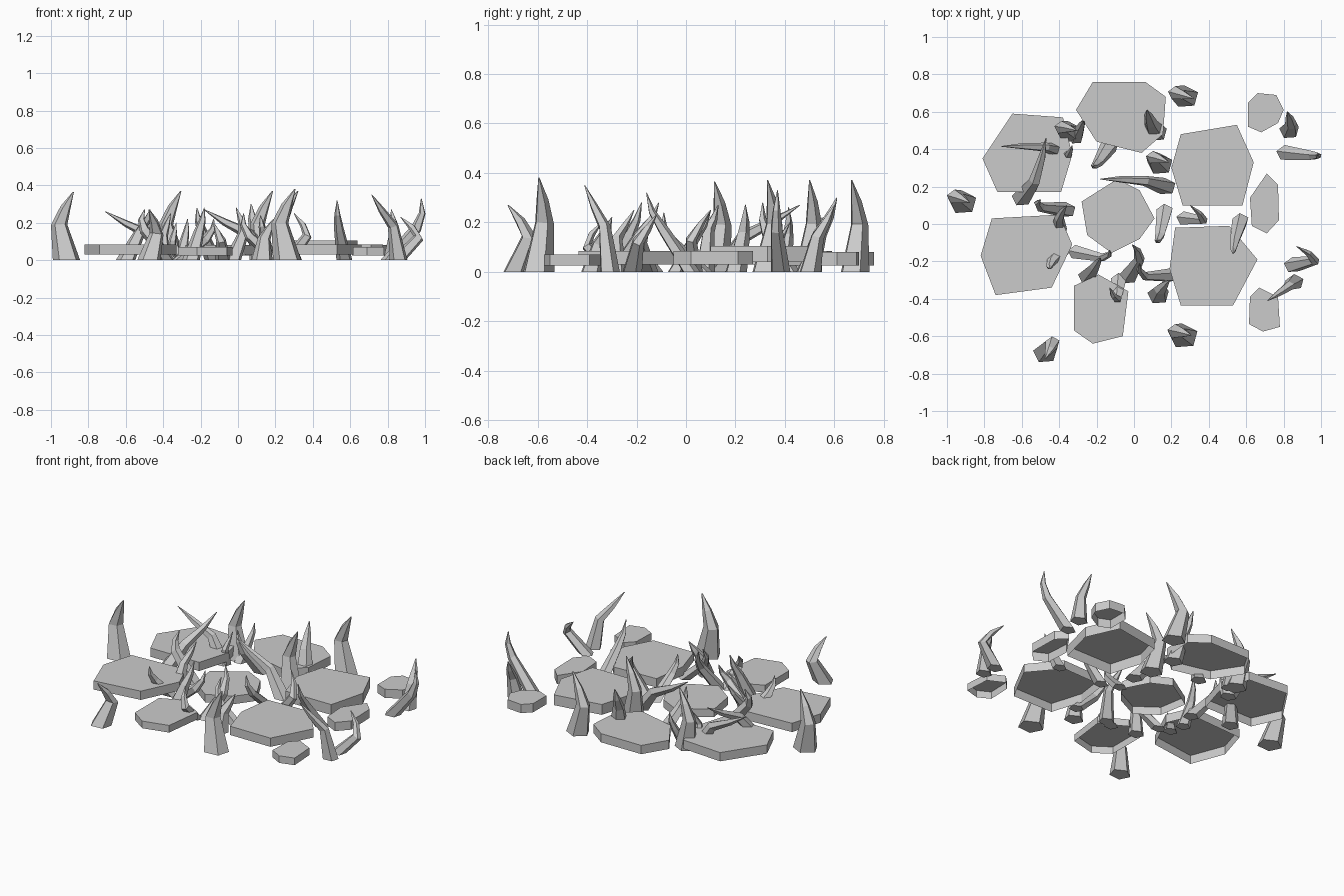
import bpy, bmesh, math
from mathutils import Vector

if "Cube" in bpy.data.objects:
    bpy.data.objects.remove(bpy.data.objects["Cube"])


def finish(bm, name):
    me = bpy.data.meshes.new(name)
    bm.to_mesh(me)
    bm.free()
    bpy.context.collection.objects.link(bpy.data.objects.new(name, me))


def stone(name, pts, z0=0.03, z1=0.085):
    """Flat slab built from an outline, open underneath."""
    bm = bmesh.new()
    low = [bm.verts.new((x, y, z0)) for x, y in pts]
    top = [bm.verts.new((x, y, z1)) for x, y in pts]
    n = len(pts)
    cap = bm.faces.new(top)
    for i in range(n):
        j = (i + 1) % n
        bm.faces.new((low[i], low[j], top[j], top[i]))
    bmesh.ops.recalc_face_normals(bm, faces=bm.faces[:])
    cap.normal_update()
    if cap.normal.z < 0:
        bmesh.ops.reverse_faces(bm, faces=bm.faces[:])
    finish(bm, name)


def blade(name, base, mid, tip, r, bend=0.52, sides=5):
    """Curved tapering grass blade: ground point (xy), bend point (xy), tip (xyz)."""
    a, b, t = Vector((*base, 0)), Vector((*mid, tip[2] * bend)), Vector(tip)
    c = b.lerp(t, 0.5) + Vector(((b.x - a.x) * 0.12, (b.y - a.y) * 0.12, 0))
    path = [a, b, c, t]
    dirs = [Vector((0, 0, 1)), c - a, t - b, t - c]
    radii = [r, r * 0.6, r * 0.38, r * 0.04]
    bm = bmesh.new()
    rings = []
    for p, d, q in zip(path, dirs, radii):
        rot = Vector((0, 0, 1)).rotation_difference(d)
        rings.append([])
        for i in range(sides):
            u = 2 * math.pi * i / sides + 0.4
            v = Vector((q * math.cos(u), q * 0.85 * math.sin(u), 0))
            rings[-1].append(bm.verts.new(p + rot @ v))
    bm.faces.new(rings[0][::-1])
    bm.faces.new(rings[-1])
    for lo, hi in zip(rings, rings[1:]):
        for i in range(sides):
            j = (i + 1) % sides
            bm.faces.new((lo[i], lo[j], hi[j], hi[i]))
    finish(bm, name)


# Large paving stones
stone("stone_back_left", [(-.81, .35), (-.65, .59), (-.38, .57), (-.33, .37), (-.39, .17), (-.73, .17)])
stone("stone_back", [(-.31, .61), (-.22, .76), (.06, .76), (.17, .68), (.155, .48), (.04, .38), (-.2, .44)], .025, .08)
stone("stone_back_right", [(.25, .48), (.55, .53), (.64, .33), (.58, .1), (.26, .1), (.2, .3)], .04, .105)
stone("stone_center", [(-.28, .12), (-.09, .24), (.03, .18), (.11, .03), (.03, -.08), (-.12, -.155), (-.25, -.06)], .03, .08)
stone("stone_front_left", [(-.82, -.17), (-.76, .03), (-.4, .05), (-.33, -.11), (-.44, -.34), (-.74, -.38)])
stone("stone_front", [(-.32, -.33), (-.19, -.27), (-.03, -.36), (-.06, -.6), (-.22, -.64), (-.32, -.57)], .025, .07)
stone("stone_front_right", [(.22, -.02), (.51, -.01), (.66, -.19), (.53, -.435), (.25, -.435), (.19, -.24)])

# Small stones on the right
stone("small_stone_back", [(.61, .65), (.66, .7), (.76, .69), (.8, .61), (.77, .54), (.68, .49), (.61, .52)], .025, .08)
stone("small_stone_middle", [(.62, .14), (.71, .27), (.77, .21), (.775, .02), (.71, -.05), (.63, -.01)])
stone("small_stone_front", [(.62, -.39), (.67, -.34), (.77, -.39), (.78, -.55), (.69, -.575), (.615, -.535)], .025, .07)

# Tall blades around the edge
blade("tall_blade_left", (-.915, .115), (-.955, .145), (-.88, .115, .365), .077)
blade("tall_blade_back_left", (-.345, .49), (-.385, .515), (-.305, .5, .37), .07)
blade("tall_blade_middle", (.14, .32), (.105, .355), (.185, .33, .37), .07)
blade("tall_blade_back", (.275, .68), (.225, .7), (.32, .67, .37), .073)
blade("tall_blade_front", (.265, -.6), (.225, -.575), (.305, -.595, .38), .08)
blade("front_left_blade", (-.475, -.69), (-.435, -.635), (-.475, -.72, .27), .066)

# Long thin leaning blades
blade("long_blade_back_left", (-.38, .385), (-.47, .41), (-.71, .415, .26), .05)
blade("long_blade_left", (-.6, .14), (-.53, .23), (-.47, .46, .27), .055)
blade("long_blade_center", (.17, .2), (.06, .23), (-.18, .24, .27), .055)

# Clumps on the right edge
blade("right_blade_back", (.81, .38), (.955, .365), (.98, .37, .33), .05)
blade("right_blade_back_inner", (.83, .5), (.84, .53), (.82, .6, .27), .055)
blade("right_blade_middle", (.85, -.22), (.965, -.195), (.87, -.12, .23), .05)
blade("right_blade_front", (.86, -.31), (.83, -.33), (.715, -.41, .35), .05)

# Clump between the left stones
blade("left_blade_a", (-.36, .075), (-.5, .09), (-.5, .13, .27), .05, .6)
blade("left_blade_b", (-.4, -.04), (-.4, .03), (-.36, .1, .25), .045)
blade("left_blade_c", (-.38, -.13), (-.44, -.2), (-.45, -.24, .2), .045)

# Clump behind the center stone
blade("back_blade_a", (-.13, .42), (-.19, .33), (-.22, .31, .28), .05)
blade("back_blade_b", (-.31, .46), (-.285, .52), (-.27, .55, .22), .04)
blade("back_blade_c", (-.36, .39), (-.35, .37), (-.33, .42, .2), .035)
blade("back_blade_d", (.12, .49), (.09, .54), (.07, .61, .3), .06)

# Clump right of the center stone
blade("center_blade_a", (.165, .07), (.14, -.06), (.12, -.09, .24), .045)
blade("center_blade_b", (.27, .03), (.37, .02), (.3, .1, .25), .045)
blade("center_blade_c", (.57, .02), (.54, -.09), (.53, -.16, .32), .045)

# Clump in front of the center stone
blade("front_blade_a", (.2, -.275), (.06, -.28), (.03, -.21, .25), .045)
blade("front_blade_b", (.13, -.38), (.14, -.35), (.19, -.3, .22), .06)
blade("front_blade_c", (-.03, -.28), (.03, -.19), (-.01, -.11, .28), .05)
blade("front_blade_d", (-.08, -.3), (-.09, -.4), (-.13, -.34, .2), .045)
blade("front_blade_e", (-.31, -.15), (-.17, -.18), (-.13, -.14, .22), .045)
blade("front_blade_f", (-.25, -.28), (-.21, -.23), (-.18, -.18, .28), .05)
